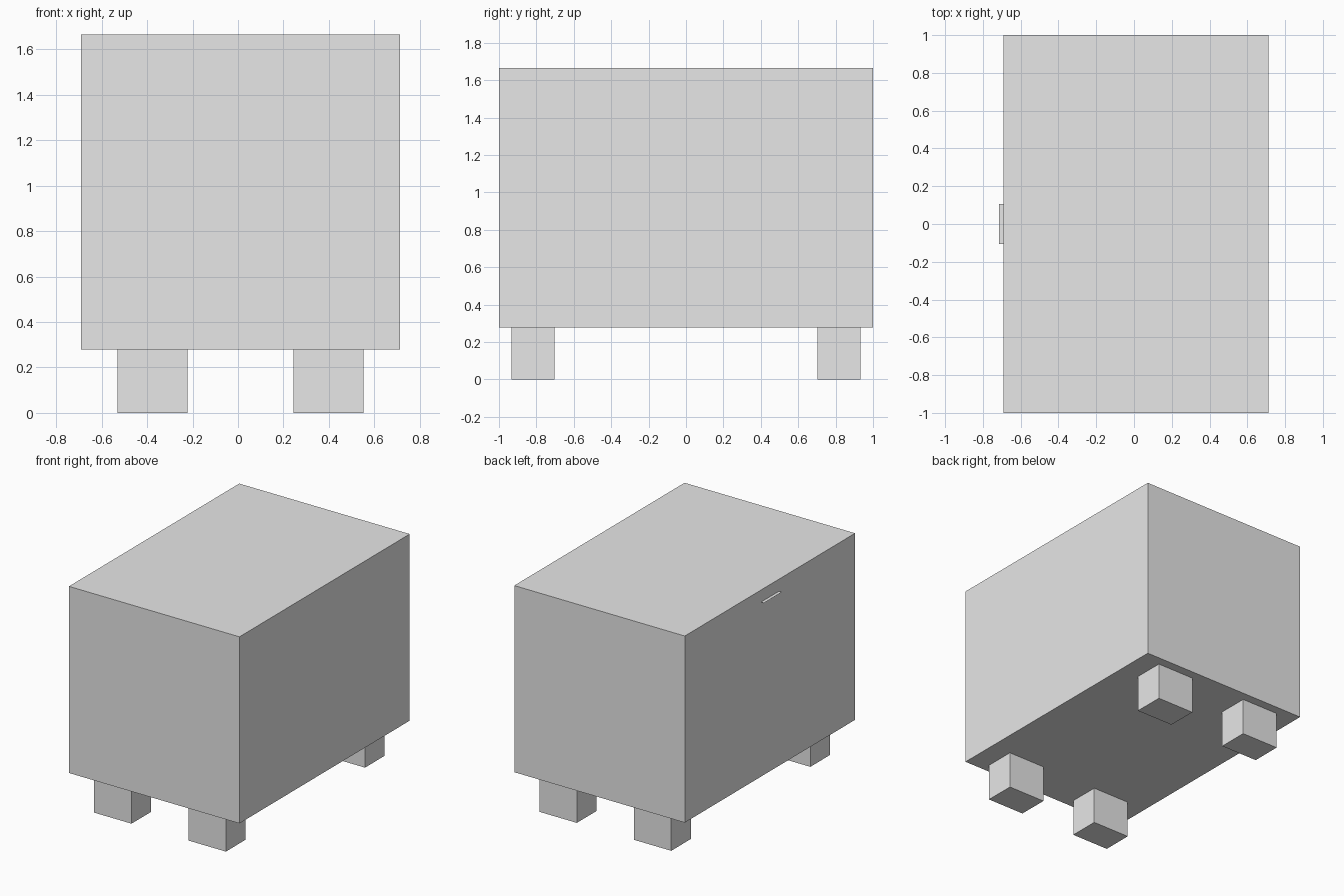
import bpy
from mathutils import Vector

# Remove the default cube
if "Cube" in bpy.data.objects:
    bpy.data.objects.remove(bpy.data.objects["Cube"], do_unlink=True)

# Single plain grey material
grey = bpy.data.materials.new("plain grey")
grey.use_nodes = True
colour = (0.8, 0.8, 0.8, 1.0)
grey.diffuse_color = colour
grey.node_tree.nodes["Principled BSDF"].inputs["Base Color"].default_value = colour


def finish(obj, name):
    obj.name = name
    obj.data.name = name
    obj.data.materials.append(grey)
    return obj


def box(name, low, high):
    low, high = Vector(low), Vector(high)
    bpy.ops.mesh.primitive_cube_add(size=1)
    obj = finish(bpy.context.object, name)
    for v in obj.data.vertices:
        v.co = v.co * (high - low) + (low + high) / 2
    return obj


floor, top = 0.278, 1.665
left, right = 0.712, -0.69
middle = (left + right) / 2

# Cabinet body
box("cabinet_body", (right, -1, floor), (left, 1, top))

# Four block feet, set symmetrically under the body
for y_name, y_sign in (("front", -1), ("back", 1)):
    for x_name, x_sign in (("right", -1), ("left", 1)):
        x, y = middle + x_sign * 0.388, y_sign * 0.817
        box(f"{y_name}_{x_name}_foot",
            (x - 0.154, y - 0.115, 0), (x + 0.154, y + 0.115, floor))

# Paper-thin flat handle tab on the right side
mesh = bpy.data.meshes.new("handle_tab")
edge, reach, height = 0.105, -0.714, 1.575
mesh.from_pydata([(reach, -edge, height), (right, -edge, height),
                  (right, edge, height), (reach, edge, height)],
                 [], [(0, 1, 2, 3)])
tab = bpy.data.objects.new("handle_tab", mesh)
bpy.context.collection.objects.link(tab)
finish(tab, "handle_tab")
